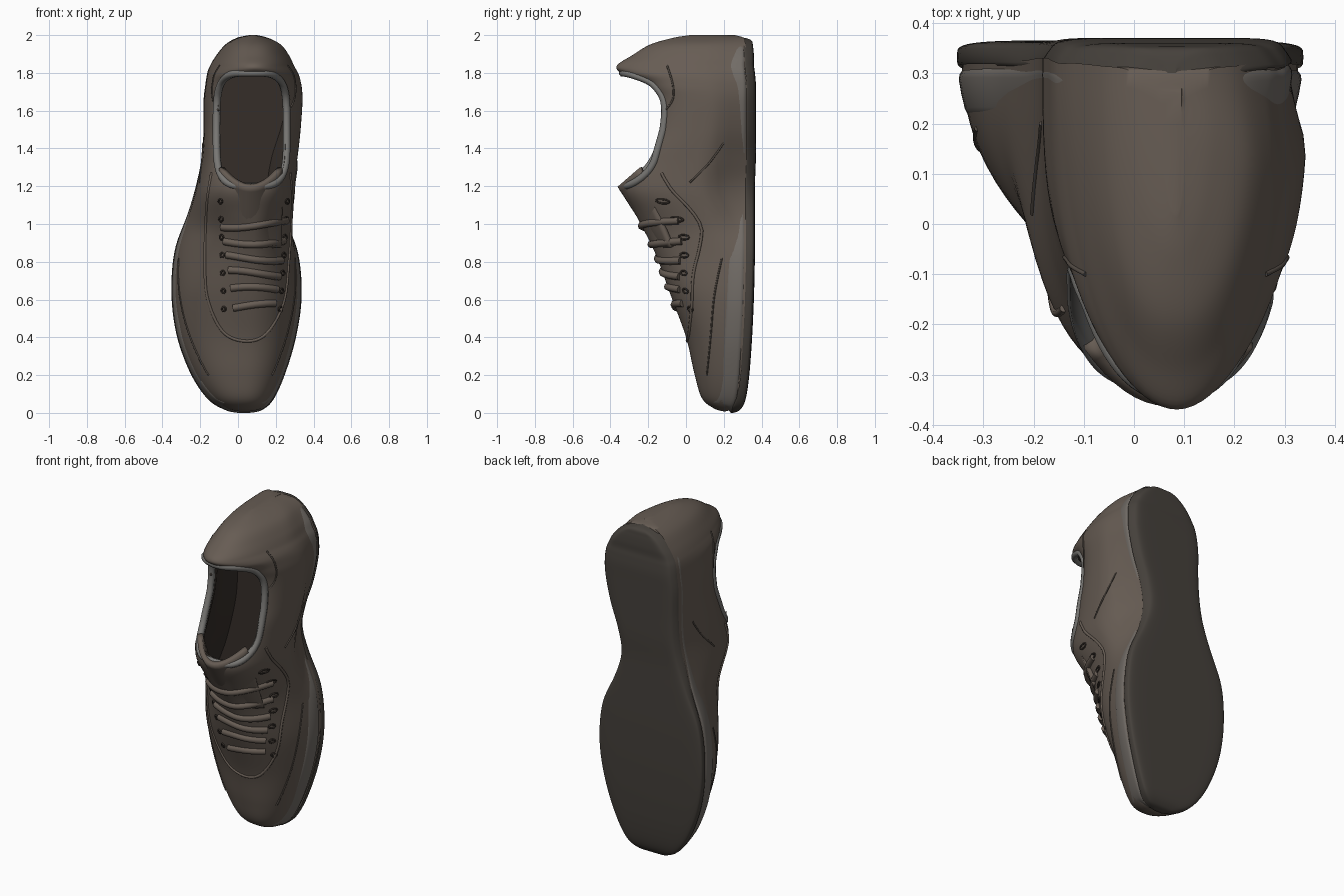
import bpy, bmesh, math
from mathutils import Vector

if "Cube" in bpy.data.objects:
    bpy.data.objects.remove(bpy.data.objects["Cube"])

# Stations toe to heel: z, left x, right x of sole, right x of upper, top y, bottom y
ROWS = [
    (0.000, 0.00, 0.06, 0.06, 0.20, 0.25), (0.015, -0.065, 0.125, 0.125, 0.15, 0.285),
    (0.07, -0.155, 0.185, 0.18, 0.085, 0.315), (0.20, -0.245, 0.245, 0.24, 0.045, 0.335),
    (0.40, -0.32, 0.305, 0.295, 0.0, 0.35), (0.62, -0.35, 0.335, 0.32, -0.08, 0.36),
    (0.85, -0.335, 0.315, 0.31, -0.165, 0.365), (1.05, -0.27, 0.24, 0.305, -0.265, 0.365),
    (1.20, -0.23, 0.21, 0.31, -0.325, 0.365), (1.35, -0.20, 0.235, 0.32, -0.25, 0.37),
    (1.50, -0.19, 0.285, 0.335, -0.18, 0.37), (1.65, -0.19, 0.318, 0.345, -0.165, 0.37),
    (1.74, -0.18, 0.322, 0.34, -0.22, 0.37), (1.80, -0.17, 0.315, 0.33, -0.345, 0.365),
    (1.84, -0.155, 0.30, 0.312, -0.365, 0.36), (1.89, -0.125, 0.275, 0.285, -0.29, 0.36),
    (1.95, -0.075, 0.225, 0.235, -0.19, 0.355), (1.985, -0.015, 0.165, 0.165, -0.07, 0.345),
    (2.00, 0.05, 0.10, 0.10, 0.02, 0.30)]
# Roundness exponent of the upper's cross-section along z
ROUND = [(0, 2.2), (0.6, 2.1), (0.95, 1.85), (1.2, 2.7), (1.45, 3.3),
         (1.7, 3.3), (1.84, 1.95), (1.95, 2.2), (2.1, 2.2)]
LAST = len(ROWS) - 1


def smooth(t):
    t = max(0.0, min(1.0, t))
    return t * t * (3 - 2 * t)


def spline(p0, p1, p2, p3, t):
    return 0.5 * (2 * p1 + (p2 - p0) * t + (2 * p0 - 5 * p1 + 4 * p2 - p3) * t * t
                  + (3 * p1 - p0 - 3 * p2 + p3) * t ** 3)


def station(u):
    i = min(int(u), LAST - 1)
    return spline(*[Vector(ROWS[max(0, min(LAST, i + k))]) for k in (-1, 0, 1, 2)], u - i)


def roundness(z):
    for (a, m), (b, n) in zip(ROUND, ROUND[1:]):
        if z <= b:
            return m + (n - m) * smooth((z - a) / (b - a))
    return ROUND[-1][1]


def upper_params(u):
    z, xl, xs, xu, yt, yb = station(u)
    z += 0.008 * max(0, 1 - z / 0.5)
    xc = 0.035 + 0.05 * smooth((z - 0.1) / 0.8)
    tuck = 0.008 + 0.012 * smooth((z - 1.0) / 0.5)
    return z, xl + 0.008, xs - tuck, xu, yt, yb - 0.04, xc, roundness(z)


def find_u(z):
    lo, hi = 0.0, float(LAST)
    for _ in range(30):
        mid = (lo + hi) / 2
        lo, hi = (mid, hi) if upper_params(mid)[0] < z else (lo, mid)
    return lo


def arch(u, inset=0.0, steps=44):
    """Cross-section of the upper, from the right sole edge over the top to the left."""
    z, xl, xs, xu, yt, yb, xc, n = upper_params(u)
    if inset:
        yb = 0.20
        yt += inset
        if z > 1.6:
            yt = max(yt, -0.1)
    pts = []
    for k in range(steps + 1):
        a = math.pi * k / steps
        h = abs(math.sin(a)) ** (2 / n) if 0 < k < steps else 0
        c = abs(math.cos(a)) ** (2 / n)
        right = xs + (xu - xs) * smooth(h / 0.4)
        w = max(0.01, (right - xc if k <= steps / 2 else xc - xl) - inset)
        pts.append((xc + w * c * (1 if k <= steps / 2 else -1), yb - (yb - yt) * h, z))
    return pts


def on_top(x, z, lift=0.0):
    z, xl, xs, xu, yt, yb, xc, n = upper_params(find_u(z))
    d = min(0.99, abs(x - xc) / (xu - xc if x > xc else xc - xl))
    return (x, yb - (yb - yt) * (1 - d ** n) ** (1 / n) - lift, z)


def on_side(y, z, side):
    z, xl, xs, xu, yt, yb, xc, n = upper_params(find_u(z))
    h = max(0.0, min(1.0, (yb - y) / (yb - yt)))
    w = xs + (xu - xs) * smooth(h / 0.4) - xc if side > 0 else xc - xl
    return (xc + side * w * (1 - h ** n) ** (1 / n), y, z)


def material(name, rgb):
    m = bpy.data.materials.new(name)
    m.diffuse_color = (*rgb, 1)
    m.use_nodes = True
    m.node_tree.nodes["Principled BSDF"].inputs["Base Color"].default_value = m.diffuse_color
    return m


LEATHER = material("leather", (0.135, 0.108, 0.088))
DARK = material("dark_inside", (0.035, 0.027, 0.022))
PALE = material("pale_lining", (0.19, 0.185, 0.175))
MIDSOLE = material("midsole_rubber", (0.165, 0.148, 0.132))
OUTSOLE = material("outsole_rubber", (0.06, 0.052, 0.044))
SEAM = material("seam", (0.085, 0.07, 0.058))


def finish(ob, angle=40, hidden=None):
    """Drop faces buried inside the shoe, then smooth."""
    if hidden:
        bm = bmesh.new()
        bm.from_mesh(ob.data)
        bmesh.ops.delete(bm, geom=[f for f in bm.faces if hidden(f)], context='FACES')
        bm.to_mesh(ob.data)
        bm.free()
    bpy.ops.object.select_all(action='DESELECT')
    ob.select_set(True)
    bpy.context.view_layer.objects.active = ob
    bpy.ops.object.shade_smooth_by_angle(angle=math.radians(angle))


def loft(name, rings, mats, closed=True, index=0):
    bm = bmesh.new()
    vs = [[bm.verts.new(p) for p in r] for r in rings]
    n = len(rings[0])
    for a, b in zip(vs, vs[1:]):
        for i in range(n if closed else n - 1):
            bm.faces.new((a[i], a[(i + 1) % n], b[(i + 1) % n], b[i]))
    if closed:
        bm.faces.new(vs[0])
        bm.faces.new(vs[-1])
    bmesh.ops.recalc_face_normals(bm, faces=bm.faces)
    for f in bm.faces:
        f.material_index = index
    me = bpy.data.meshes.new(name)
    bm.to_mesh(me)
    bm.free()
    for m in mats:
        me.materials.append(m)
    ob = bpy.data.objects.new(name, me)
    bpy.context.collection.objects.link(ob)
    return ob


def tube(name, pts, radius, mat, cyclic=False):
    cu = bpy.data.curves.new(name, 'CURVE')
    cu.dimensions = '3D'
    cu.bevel_depth = radius
    cu.bevel_resolution = 2
    cu.use_fill_caps = True
    sp = cu.splines.new('POLY')
    sp.points.add(len(pts) - 1)
    for p, co in zip(sp.points, pts):
        p.co = (*co, 1)
    sp.use_cyclic_u = cyclic
    cu.materials.append(mat)
    bpy.context.collection.objects.link(bpy.data.objects.new(name, cu))


def dense(keys, per=8):
    """Smooth 2D path through a few key points."""
    k = [Vector(p) for p in keys]
    k = [k[0]] + k + [k[-1]]
    return [spline(*k[i:i + 4], j / per) for i in range(len(k) - 3) for j in range(per)] + [k[-1]]


def opening(grow=0.0, count=64):
    ring = [(math.cos(2 * math.pi * k / count), math.sin(2 * math.pi * k / count)) for k in range(count)]
    return [(0.072 + (0.178 + grow) * math.copysign(abs(c) ** 0.5, c),
             1.50 + (0.292 + grow) * math.copysign(abs(s) ** 0.5, s)) for c, s in ring]


# Upper: lofted shell, hollowed by a foot cavity and the collar opening
US = [LAST * k / 126 for k in range(127)]
upper = loft("upper", [arch(u) for u in US], [LEATHER, DARK])
u0, u1 = find_u(0.8), find_u(1.93)
cavity = loft("cavity_cutter", [arch(u0 + (u1 - u0) * k / 60, 0.04) for k in range(61)],
              [LEATHER, DARK], index=1)
mouth = loft("opening_cutter", [[(x, y, z) for x, z in opening()] for y in (-0.6, 0.08)],
             [LEATHER, DARK], index=1)
bpy.context.view_layer.objects.active = upper
for cutter in (cavity, mouth):
    mod = upper.modifiers.new("cut", 'BOOLEAN')
    mod.operation = 'DIFFERENCE'
    mod.solver = 'EXACT'
    mod.object = cutter
    bpy.ops.object.modifier_apply(modifier=mod.name)
    bpy.data.objects.remove(cutter)
finish(upper, hidden=lambda f: f.normal.y > 0.85 and f.calc_center_median().y > 0.24
       and 0.05 < f.calc_center_median().z < 1.97)

# Padded collar rim
tube("collar_rim", [on_top(x, z, -0.008) for x, z in opening(0.008, 96)], 0.02, PALE, True)


# Sole: midsole band tapering into the upper, and outsole tucked under at the heel
def sole_ring(u, f0, f1, out, taper, tuck):
    z, xl, xs, xu, yt, yb = station(u)
    z -= 0.012 * smooth((z - 1.8) / 0.2)
    th = 0.165 * min(1, (xs - xl) / 0.25)
    ya, yc = yb - th * (1 - f0), yb - th * (1 - f1)
    ring = []
    for k in range(40):
        a = 2 * math.pi * k / 40
        c, s = math.cos(a), math.sin(a)
        sy = math.copysign(abs(s) ** 0.4, s)
        top = taper * (1 - sy) / 2
        under = tuck * (1 + sy) / 2 * smooth((z - 0.9) / 0.4)
        half = max(0.01, (xs - xl) / 2 + out - top - under)
        ring.append(((xl + xs) / 2 + half * math.copysign(abs(c) ** 0.25, c),
                     (ya + yc) / 2 + (yc - ya) / 2 * sy, z + top * max(0, 1 - z / 0.4)))
    return ring


for name, f0, f1, out, taper, tuck, mat, lowest in (
        ("midsole", 0.0, 0.75, 0.006, 0.026, 0.008, MIDSOLE, -2),
        ("outsole", 0.65, 1.0, 0.002, 0.0, 0.04, OUTSOLE, 0.75)):
    finish(loft(name, [sole_ring(u, f0, f1, out, taper, tuck) for u in US], [mat]), 50,
           lambda f: (f.normal.y < -0.75 or (lowest < 0 and f.normal.y > 0.75))
           and abs(f.calc_center_median().z - 1) < 0.93 and f.calc_area() > 1e-5)

# Tongue with raised corners
rows = []
for j in range(13):
    v = j / 12
    rows.append([(0.068 + 0.155 * s, -0.14 - 0.21 * v + (0.07 + 0.04 * v) * s * s,
                  0.88 + v * (0.325 + 0.095 * s * s)) for s in (i / 8 - 1 for i in range(17))])
tongue = loft("tongue", rows, [LEATHER], closed=False)
mod = tongue.modifiers.new("thickness", 'SOLIDIFY')
mod.thickness = 0.03
mod.offset = 0
finish(tongue)

# Laces across the instep, widest near the top
for i in range(6):
    z, half = 0.56 + 0.088 * i, 0.11 + 0.012 * i
    xs = [0.085 + half * (k / 8 - 1) for k in range(17)]
    tube("lace", [on_top(x, z + 0.02 * math.sin(9 * x + i), 0.0) for x in xs], 0.02, LEATHER)

# Eyelets on both facings
for i in range(7):
    z = 0.55 + 0.095 * i
    for x in (0.225 + 0.006 * i, -0.075 - 0.003 * i):
        tube("eyelet", [on_top(x + 0.010 * math.cos(a), z + 0.012 * math.sin(a), 0.002)
                        for a in (math.pi * k / 5 for k in range(10))], 0.005, DARK, True)

# Stitched edge of the lace facing
facing = dense([(0.275, 1.27), (0.285, 1.12), (0.268, 0.8), (0.24, 0.58), (0.15, 0.42), (0.04, 0.38),
                (-0.08, 0.43), (-0.16, 0.6), (-0.175, 0.8), (-0.165, 1.1), (-0.14, 1.27)])
tube("facing_edge", [on_top(x, z) for x, z in facing], 0.008, LEATHER)

# Side seams: toe overlay, quarter panel and heel counter
for side in (1, -1):
    for keys in ([(0.11, 0.2), (0.13, 0.4), (0.15, 0.62), (0.19, 0.82)], [(0.02, 1.22), (0.12, 1.32), (0.20, 1.43)],
                 [(-0.11, 1.60), (-0.07, 1.66), (-0.07, 1.74), (-0.10, 1.84)]):
        tube("side_seam", [on_side(y, z, side) for y, z in dense(keys)], 0.005, SEAM)
